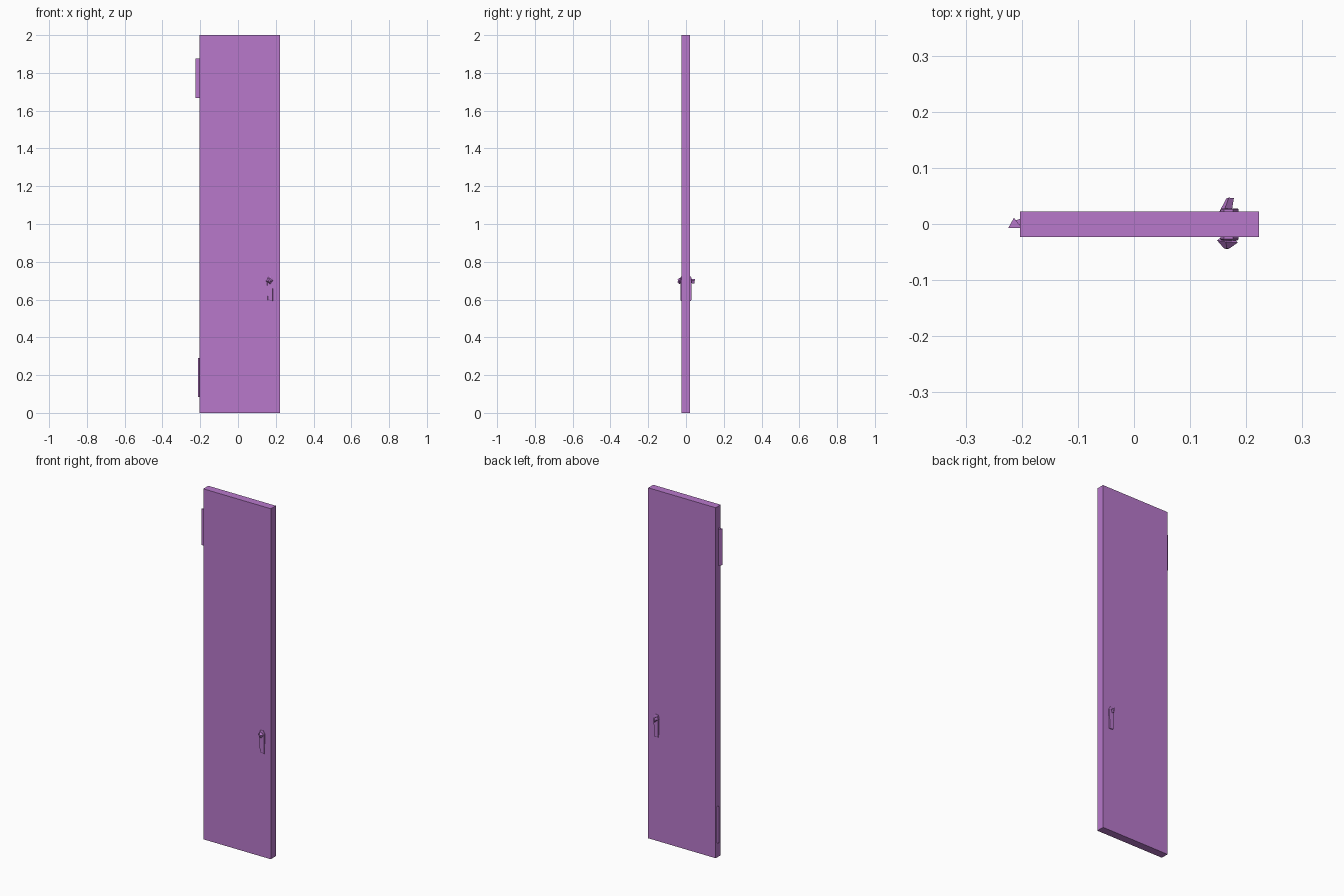
import bpy, bmesh
from mathutils import Vector

mat = bpy.data.materials.new("purple_paint")
mat.diffuse_color = (0.48, 0.19, 0.60, 1)


def finish(name, bm):
    bmesh.ops.recalc_face_normals(bm, faces=bm.faces)
    me = bpy.data.meshes.new(name)
    bm.to_mesh(me)
    bm.free()
    me.materials.append(mat)
    ob = bpy.data.objects.new(name, me)
    bpy.context.collection.objects.link(ob)
    return ob


def loft(name, rings):
    """Closed solid through matching rings of points."""
    bm = bmesh.new()
    loops = [[bm.verts.new(p) for p in r] for r in rings]
    n = len(loops[0])
    for a, b in zip(loops, loops[1:]):
        for i in range(n):
            j = (i + 1) % n
            bm.faces.new((a[i], a[j], b[j], b[i]))
    bm.faces.new(loops[0])
    bm.faces.new(loops[-1])
    return finish(name, bm)


# Door panel
rect = [(-0.203, -0.023), (0.223, -0.023), (0.223, 0.022), (-0.203, 0.022)]
loft("door_panel", [[(x, y, z) for x, y in rect] for z in (0, 2)])


# Three-sided hinge barrels on the left edge
def hinge(name, profile, z0, z1):
    loft(name, [[(x, y, z) for x, y in profile] for z in (z0, z1)])


hinge("upper_hinge", [(-0.224, -0.007), (-0.200, -0.007), (-0.214, 0.011)], 1.667, 1.875)
hinge("lower_hinge", [(-0.200, -0.005), (-0.200, 0.010), (-0.212, 0.006)], 0.083, 0.29)

# Handle on each face: thin backplate with a tapering edge, and a small faceted knob
plate = [(0.157, 0.595), (0.184, 0.592), (0.186, 0.705), (0.176, 0.722),
         (0.160, 0.720), (0.154, 0.705)]
mid = Vector((0.170, 0.660))
for side, s, face in (("front", -1, 0.023), ("back", 1, 0.022)):
    rings = []
    for y, k in ((face - 0.004, 1.0), (face + 0.004, 1.0), (face + 0.006, 0.92)):
        pts = [mid + (Vector(p) - mid) * k for p in plate]
        rings.append([(p.x, s * y, p.y) for p in pts])
    loft(side + "_backplate", rings)

# Front knob widens then closes to a blunt point; back knob is a leaning lever stub
loft("front_knob", [
    [(0.158, -0.022, 0.697), (0.168, -0.022, 0.690), (0.174, -0.022, 0.702), (0.164, -0.022, 0.708)],
    [(0.148, -0.029, 0.698), (0.170, -0.034, 0.682), (0.185, -0.033, 0.700), (0.164, -0.032, 0.716)],
    [(0.160, -0.043, 0.698), (0.166, -0.045, 0.690), (0.171, -0.043, 0.699), (0.165, -0.044, 0.706)]])
loft("back_knob", [
    [(0.152, 0.022, 0.697), (0.166, 0.022, 0.688), (0.174, 0.022, 0.703), (0.160, 0.022, 0.710)],
    [(0.165, 0.046, 0.697), (0.170, 0.045, 0.684), (0.178, 0.046, 0.700), (0.169, 0.047, 0.710)]])
